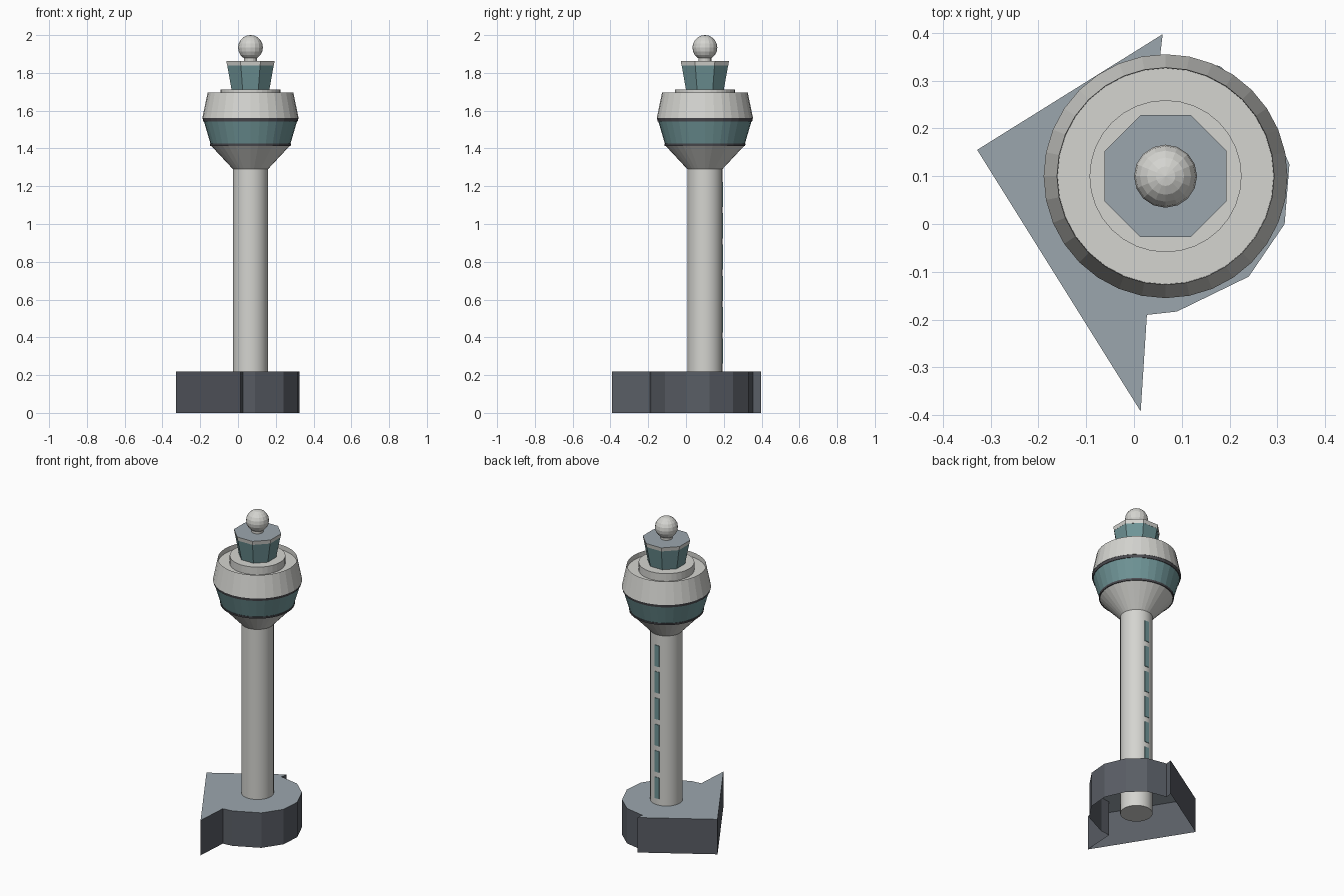
import bpy, bmesh, math
from mathutils import Vector

if "Cube" in bpy.data.objects:
    bpy.data.objects.remove(bpy.data.objects["Cube"], do_unlink=True)

CENTRE = Vector((0.066, 0.10, 0))


def material(name, rgb):
    m = bpy.data.materials.new(name)
    m.use_nodes = True
    m.diffuse_color = (*rgb, 1)
    m.node_tree.nodes["Principled BSDF"].inputs["Base Color"].default_value = (*rgb, 1)
    return m


CONCRETE = material("pale concrete", (0.66, 0.66, 0.63))
GLASS = material("teal glass", (0.16, 0.30, 0.31))
TRIM = material("dark trim", (0.07, 0.07, 0.08))
WALL = material("slate wall", (0.10, 0.11, 0.13))
ROOF = material("blue grey roof", (0.33, 0.38, 0.42))


def finish(name, bm, mats, origin=CENTRE):
    mesh = bpy.data.meshes.new(name)
    bm.to_mesh(mesh)
    bm.free()
    for m in mats:
        mesh.materials.append(m)
    ob = bpy.data.objects.new(name, mesh)
    ob.location = origin
    bpy.context.collection.objects.link(ob)
    return ob


def lathe(name, profile, mats, sides=32, turn=0.0):
    """Turn (radius, height) points, listed bottom to top, and cap both ends."""
    bm = bmesh.new()
    rings = []
    for r, z in profile:
        angles = [turn + math.tau * i / sides for i in range(sides)]
        rings.append([bm.verts.new((r * math.cos(a), r * math.sin(a), z)) for a in angles])
    for low, high in zip(rings, rings[1:]):
        for i in range(sides):
            j = (i + 1) % sides
            bm.faces.new((low[i], low[j], high[j], high[i]))
    bm.faces.new(rings[0][::-1])
    bm.faces.new(rings[-1])
    if len(mats) > 1:  # second material goes on the top cap
        for f in bm.faces:
            f.material_index = int(f.normal.z > 0.9 or f == bm.faces[:][-1])
    return finish(name, bm, mats)


# Base building: walls and roof, open underneath
OUTLINE = [(-0.328, 0.155), (0.014, -0.392), (0.027, -0.19), (0.09, -0.183),
           (0.24, -0.11), (0.315, 0), (0.325, 0.125), (0.27, 0.25),
           (0.18, 0.33), (0.055, 0.355), (0.06, 0.397)]
bm = bmesh.new()
floor = [bm.verts.new((x, y, 0)) for x, y in OUTLINE]
top = [bm.verts.new((x, y, 0.22)) for x, y in OUTLINE]
for i in range(len(OUTLINE)):
    j = (i + 1) % len(OUTLINE)
    bm.faces.new((floor[i], floor[j], top[j], top[i]))
bm.faces.new(top).material_index = 1
finish("base_building", bm, [WALL, ROOF], Vector())

# Shaft and flared neck
shaft = lathe("shaft", [(0.0925, 0), (0.0925, 1.30)], [CONCRETE])
lathe("flared_neck", [(0.0925, 1.29), (0.21, 1.416)], [CONCRETE])
shaft.data.shade_smooth()
bpy.context.view_layer.objects.active = shaft
shaft.select_set(True)
bpy.ops.object.shade_smooth_by_angle(angle=math.radians(30))

# Column of slit windows on the back of the shaft
bm = bmesh.new()
for i in range(6):
    pane = bmesh.ops.create_cube(bm, size=1)["verts"]
    bmesh.ops.scale(bm, vec=(0.03, 0.008, 0.133), verts=pane)
    bmesh.ops.translate(bm, vec=(0, 0.0915, 0.327 + 0.166 * i), verts=pane)
finish("slit_windows", bm, [GLASS])

# Observation deck
lathe("lower_trim", [(0.213, 1.414), (0.215, 1.426)], [TRIM])
lathe("deck_glass", [(0.212, 1.426), (0.247, 1.545)], [GLASS])
lathe("upper_trim", [(0.25, 1.543), (0.254, 1.562)], [TRIM])
lathe("deck_parapet", [(0.255, 1.56), (0.227, 1.695), (0.226, 1.665)], [CONCRETE])
lathe("roof_disc", [(0.159, 1.66), (0.159, 1.713)], [CONCRETE])

# Eight-sided upper cab
EIGHTH = math.pi / 8
SPREAD = 1 / math.cos(EIGHTH)
lathe("cab_glass", [(0.10 * SPREAD, 1.71), (0.123 * SPREAD, 1.84)], [GLASS], 8, EIGHTH)
lathe("cab_roof", [(0.124 * SPREAD, 1.84), (0.1275 * SPREAD, 1.864)],
      [CONCRETE, ROOF], 8, EIGHTH)

# Radar ball on a short stem
lathe("ball_stem", [(0.034, 1.862), (0.034, 1.89)], [CONCRETE], 16)
bm = bmesh.new()
bmesh.ops.create_uvsphere(bm, u_segments=16, v_segments=10, radius=0.066)
bmesh.ops.translate(bm, vec=(0, 0, 1.934), verts=bm.verts)
finish("radar_ball", bm, [CONCRETE])
